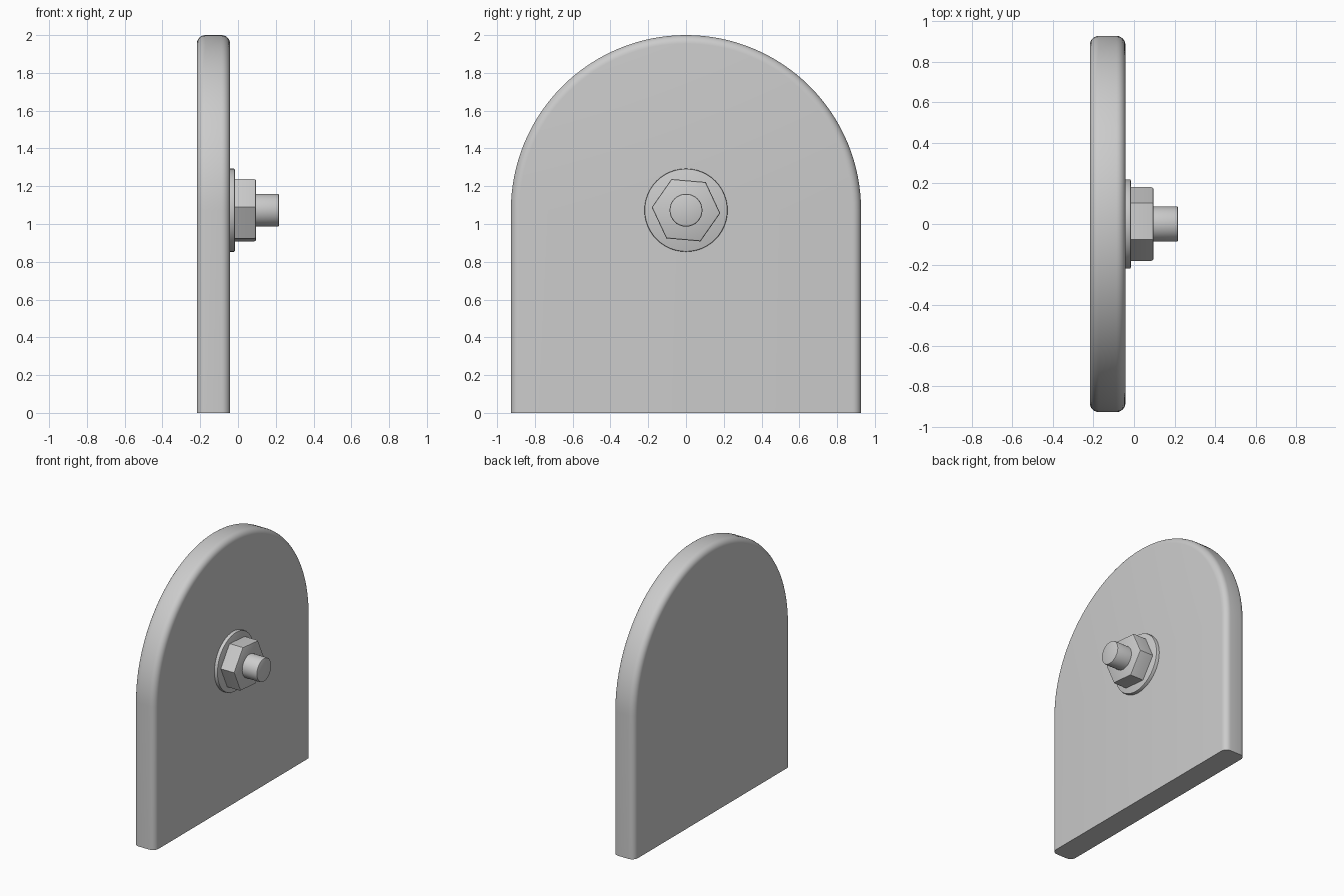
import bpy, bmesh
from math import sin, cos, pi, radians

if "Cube" in bpy.data.objects:
    bpy.data.objects.remove(bpy.data.objects["Cube"])

R, CZ = 0.927, 1.073          # arch radius and bolt / arch centre height
X0, X1 = -0.218, -0.042       # plate back and front


def finish(name, bm, angle=30):
    bmesh.ops.recalc_face_normals(bm, faces=bm.faces)
    me = bpy.data.meshes.new(name)
    bm.to_mesh(me)
    bm.free()
    ob = bpy.data.objects.new(name, me)
    bpy.context.collection.objects.link(ob)
    bpy.ops.object.select_all(action='DESELECT')
    ob.select_set(True)
    bpy.context.view_layer.objects.active = ob
    bpy.ops.object.shade_smooth_by_angle(angle=radians(angle))
    return ob


def arch_ring(bm, x, inset):
    r = R - inset
    pts = [(r, 0)] + [(r * cos(pi * i / 64), CZ + r * sin(pi * i / 64)) for i in range(65)] + [(-r, 0)]
    return [bm.verts.new((x, y, z)) for y, z in pts]


def disc(name, x0, x1, radius, sides, bevel, turn=0.0):
    """Prism along x whose free front rim is softened."""
    bm = bmesh.new()
    rings = []
    for x, r in ((x0, radius), (x1 - bevel, radius),
                 (x1 - bevel * 0.3, radius - bevel * 0.3), (x1, radius - bevel)):
        rings.append([bm.verts.new((x, r * cos(turn + 2 * pi * i / sides),
                                    CZ + r * sin(turn + 2 * pi * i / sides))) for i in range(sides)])
    for a, b in zip(rings, rings[1:]):
        for i in range(sides):
            j = (i + 1) % sides
            bm.faces.new((a[i], a[j], b[j], b[i]))
    bm.faces.new(rings[0])
    bm.faces.new(rings[-1])
    return finish(name, bm)


# Arched plate: rounded along the sides and arch, square cut at the base
bm = bmesh.new()
B, N = 0.045, 6
half = [(B * (1 - cos(pi / 2 * i / N)), B * (1 - sin(pi / 2 * i / N))) for i in range(N + 1)]
section = [(X0 + x, d) for x, d in half] + [(X1 - x, d) for x, d in reversed(half)]
rings = [arch_ring(bm, x, d) for x, d in section]
for a, b in zip(rings, rings[1:]):
    for i in range(len(a) - 1):
        bm.faces.new((a[i], a[i + 1], b[i + 1], b[i]))
bm.faces.new(rings[0])
bm.faces.new(rings[-1])
bm.faces.new([r[0] for r in rings] + [r[-1] for r in reversed(rings)])
finish("arched_plate", bm)

# Washer, hex nut and bolt end
disc("washer", X1 - 0.01, -0.016, 0.22, 48, 0.006)
disc("hex_nut", -0.03, 0.096, 0.182, 6, 0.01, radians(-5))
disc("bolt_end", 0.05, 0.218, 0.087, 32, 0.008)
